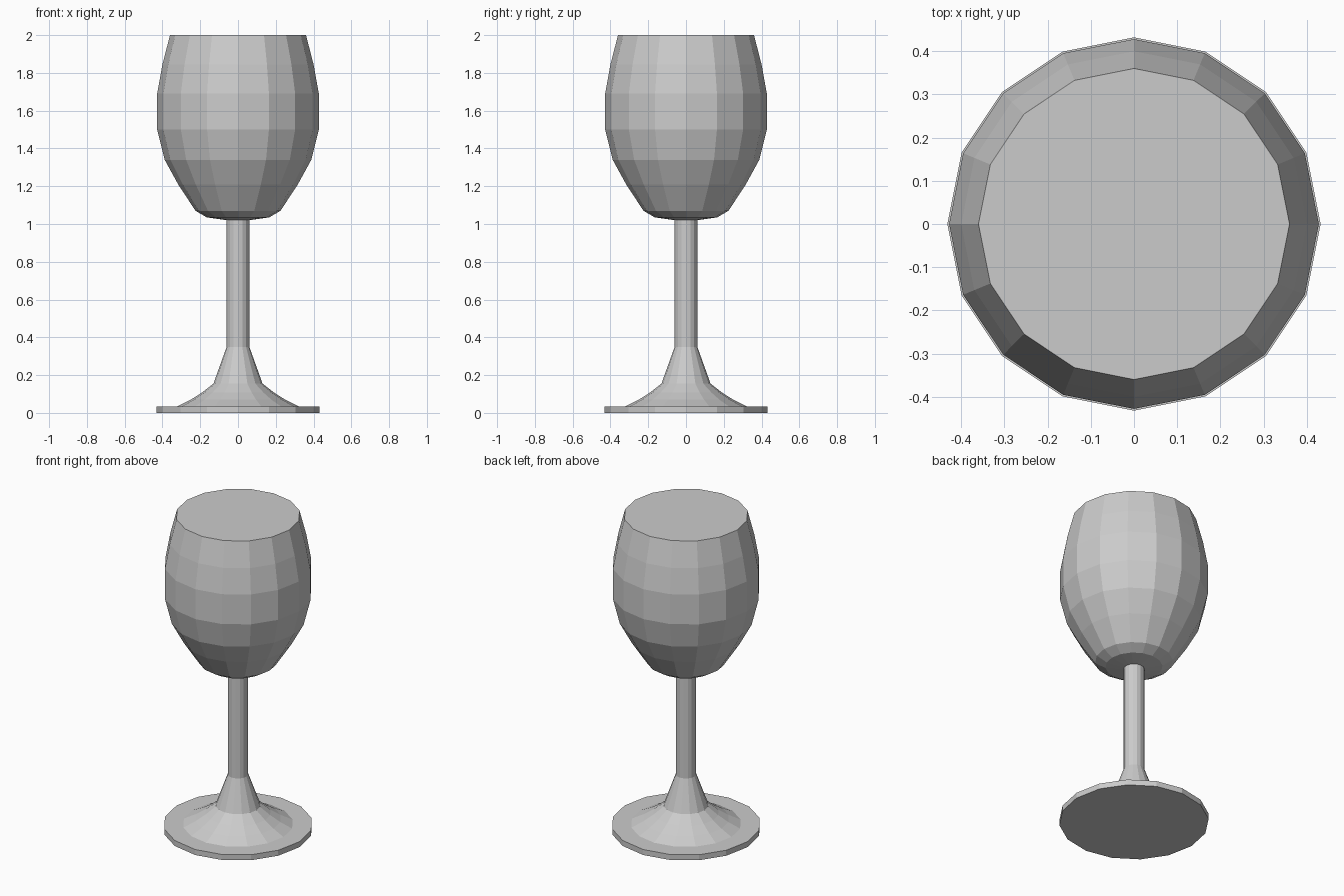
import bpy, bmesh
from math import cos, sin, tau

SIDES = 16

cube = bpy.data.objects.get("Cube")
if cube:
    bpy.data.objects.remove(cube, do_unlink=True)

# Single flat grey for the whole goblet
grey = bpy.data.materials.new("plain grey")
grey.use_nodes = True
colour = (0.6, 0.6, 0.6, 1)
grey.diffuse_color = colour
grey.node_tree.nodes["Principled BSDF"].inputs["Base Color"].default_value = colour


def lathe(name, profile):
    """Turn a (radius, height) profile into a closed, flat-shaded solid."""
    bm = bmesh.new()
    rings = [[bm.verts.new((r * cos(tau * i / SIDES), r * sin(tau * i / SIDES), z))
              for i in range(SIDES)] for r, z in profile]
    for low, high in zip(rings, rings[1:]):
        for i in range(SIDES):
            j = (i + 1) % SIDES
            bm.faces.new((low[i], low[j], high[j], high[i]))
    bm.faces.new(rings[0][::-1])
    bm.faces.new(rings[-1])
    mesh = bpy.data.meshes.new(name)
    bm.to_mesh(mesh)
    bm.free()
    mesh.materials.append(grey)
    obj = bpy.data.objects.new(name, mesh)
    bpy.context.collection.objects.link(obj)
    return obj


# Foot disc
lathe("foot", [(0.432, 0), (0.432, 0.035)])

# Flared base running up into the slim stem
lathe("stem", [(0.32, 0.035), (0.25, 0.07), (0.19, 0.108), (0.13, 0.155),
               (0.06, 0.35), (0.06, 1.03)])

# Bowl with its flat closed top
lathe("bowl", [(0.06, 1.02), (0.165, 1.035), (0.225, 1.07), (0.317, 1.21),
               (0.388, 1.34), (0.428, 1.5), (0.428, 1.69), (0.4, 1.845),
               (0.36, 2)])
